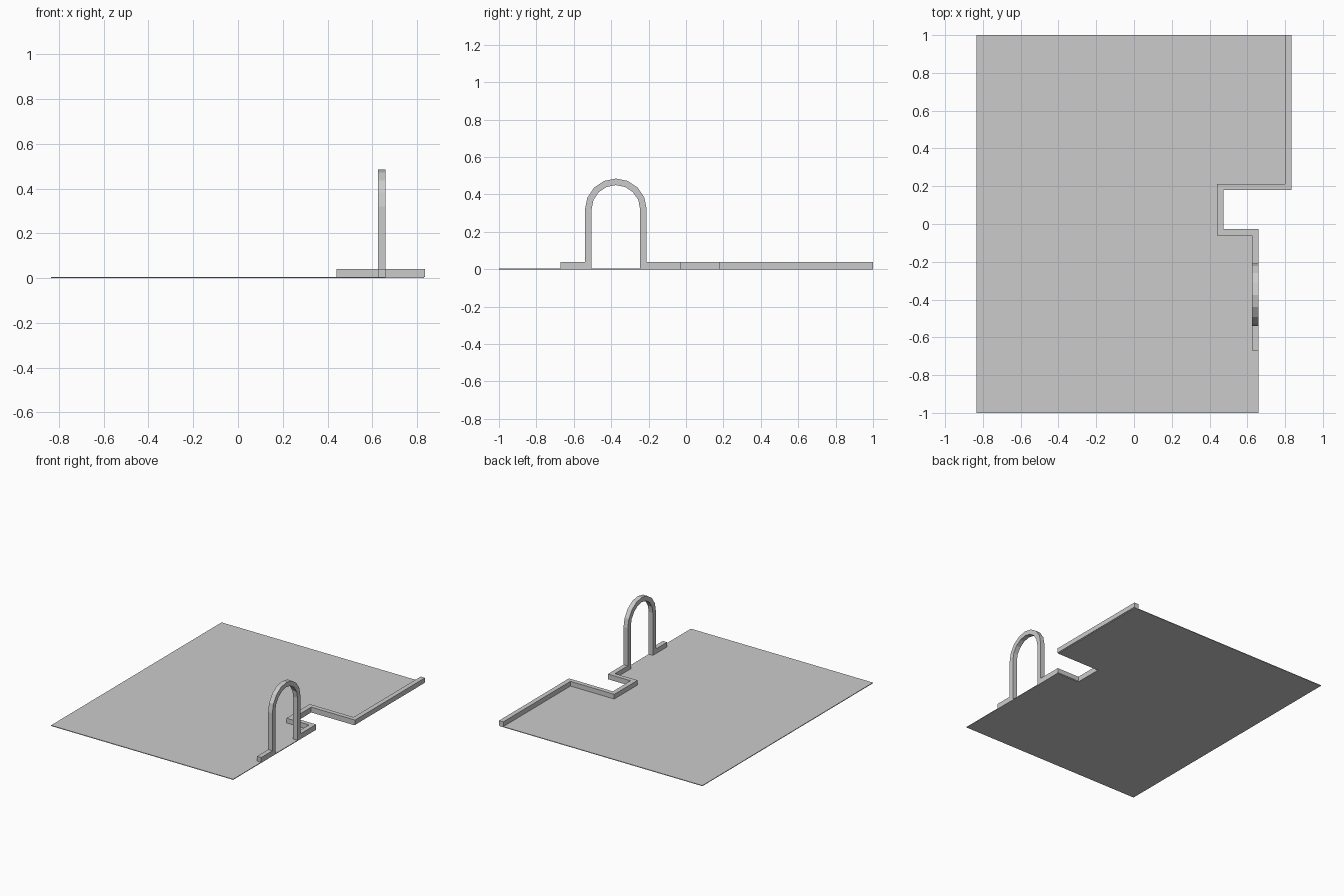
import bpy, bmesh, math
from mathutils import Vector

if "Cube" in bpy.data.objects:
    bpy.data.objects.remove(bpy.data.objects["Cube"])


def extruded(name, outline, direction):
    """Solid made by extruding a closed outline along a direction."""
    bm = bmesh.new()
    face = bm.faces.new([bm.verts.new(p) for p in outline])
    result = bmesh.ops.extrude_face_region(bm, geom=[face])
    verts = [g for g in result["geom"] if isinstance(g, bmesh.types.BMVert)]
    bmesh.ops.translate(bm, verts=verts, vec=Vector(direction))
    bmesh.ops.recalc_face_normals(bm, faces=bm.faces)
    mesh = bpy.data.meshes.new(name)
    bm.to_mesh(mesh)
    bm.free()
    obj = bpy.data.objects.new(name, mesh)
    bpy.context.collection.objects.link(obj)
    return obj


FLOOR_TOP = 0.005
WALL_TOP = 0.04
T = 0.035            # wall thickness

# Floor slab with a notch in its right side
floor = [(-0.835, -1), (0.66, -1), (0.66, -0.03), (0.475, -0.03),
         (0.475, 0.18), (0.83, 0.18), (0.83, 1), (-0.835, 1)]
extruded("floor", [(x, y, 0) for x, y in floor], (0, 0, FLOOR_TOP))

# Low wall that follows the notch
plan = [(0.835, 1), (0.8, 1), (0.8, 0.213), (0.44, 0.213), (0.44, -0.06),
        (0.66, -0.06), (0.66, -0.027), (0.475, -0.027), (0.475, 0.18), (0.835, 0.18)]
extruded("low_wall", [(x, y, FLOOR_TOP) for x, y in plan],
         (0, 0, WALL_TOP - FLOOR_TOP))

# Front stretch of wall with the doorway arch, as one side profile
CY, SPRING, R_OUT, R_IN, STEPS = -0.375, 0.32, 0.165, 0.13, 8


def arc(radius):
    return [(CY + radius * math.cos(math.pi * i / STEPS),
             SPRING + radius * math.sin(math.pi * i / STEPS))
            for i in range(STEPS + 1)]


profile = [(-0.06, FLOOR_TOP), (-0.06, WALL_TOP), (CY + R_OUT, WALL_TOP)]
profile += arc(R_OUT)
profile += [(CY - R_OUT, WALL_TOP), (-0.67, WALL_TOP), (-0.67, FLOOR_TOP),
            (CY - R_IN, FLOOR_TOP)]
profile += arc(R_IN)[::-1]
profile += [(CY + R_IN, FLOOR_TOP)]
extruded("arch_wall", [(0.66 - T, y, z) for y, z in profile], (T, 0, 0))
